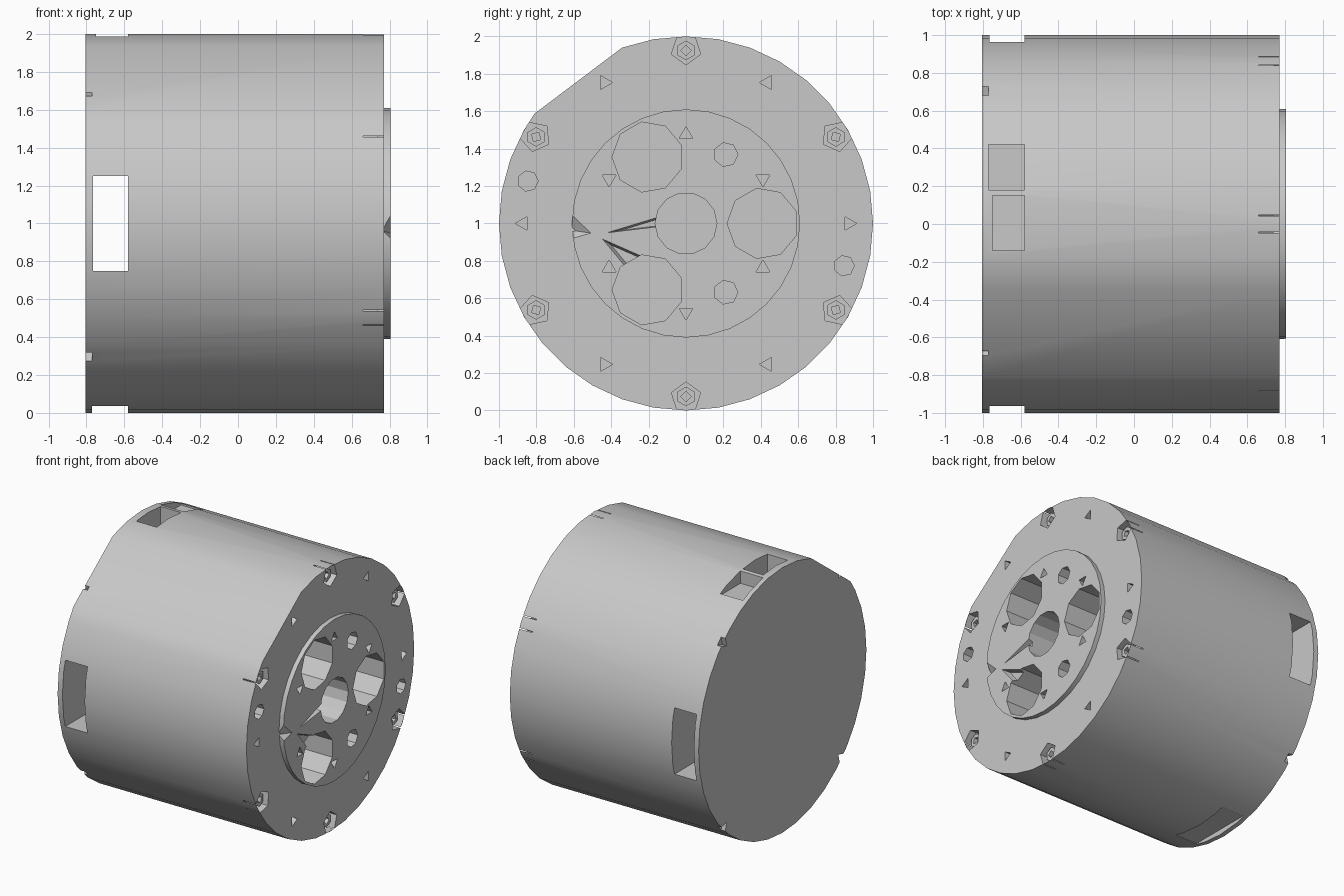
import bpy, bmesh, math
from mathutils import Matrix, Vector

cube = bpy.data.objects.get("Cube")
if cube:
    bpy.data.objects.remove(cube, do_unlink=True)

grey = bpy.data.materials.new("mid grey")
grey.use_nodes = True
grey.diffuse_color = (0.58, 0.58, 0.58, 1)
grey.node_tree.nodes["Principled BSDF"].inputs["Base Color"].default_value = (0.58, 0.58, 0.58, 1)


def prism(bm, points, x0, x1):
    """Extrude a (y, z) outline along x."""
    face = bm.faces.new([bm.verts.new((x0, y, z)) for y, z in points])
    moved = bmesh.ops.extrude_face_region(bm, geom=[face])["geom"]
    bmesh.ops.translate(bm, verts=[v for v in moved if isinstance(v, bmesh.types.BMVert)],
                        vec=(x1 - x0, 0, 0))
    bmesh.ops.recalc_face_normals(bm, faces=bm.faces)


def ring(y, z, r, sides, turn=0):
    return [(y + r * math.cos(math.radians(turn + 360 * i / sides)),
             z + r * math.sin(math.radians(turn + 360 * i / sides))) for i in range(sides)]


def polar(radius, degrees):
    a = math.radians(degrees)
    return radius * math.cos(a), 1 + radius * math.sin(a)


def box(bm, low, high):
    prism(bm, [(low[1], low[2]), (high[1], low[2]), (high[1], high[2]), (low[1], high[2])],
          low[0], high[0])


def make(name, bm):
    mesh = bpy.data.meshes.new(name)
    bm.to_mesh(mesh)
    bm.free()
    mesh.materials.append(grey)
    obj = bpy.data.objects.new(name, mesh)
    bpy.context.collection.objects.link(obj)
    return obj


def carve(obj, bm):
    """Subtract the cutter shapes and bake the result."""
    cutter = make("cutter", bm)
    cutter.hide_render = True
    mod = obj.modifiers.new("carve", "BOOLEAN")
    mod.operation, mod.solver, mod.object = "DIFFERENCE", "EXACT", cutter
    mod.use_self = True
    graph = bpy.context.evaluated_depsgraph_get()
    result = bpy.data.meshes.new_from_object(obj.evaluated_get(graph))
    obj.modifiers.clear()
    obj.data = result
    bpy.data.objects.remove(cutter, do_unlink=True)


# drum with one long flat on its upper front side
bm = bmesh.new()
angles = [a for a in range(0, 360, 10) if a not in (120, 130, 140)] + [144]
prism(bm, [polar(1, a) for a in sorted(angles)], -0.805, 0.77)
drum = make("drum", bm)

# raised hub plate
bm = bmesh.new()
prism(bm, ring(0, 1, 0.61, 32), 0.72, 0.805)
hub = make("hub_plate", bm)

# holes shared by the drum and the hub plate
def hub_cutters():
    bm = bmesh.new()
    for a in (0, 120, 240):
        prism(bm, ring(*polar(0.41, a), 0.19, 9, a + 20), 0.1, 0.9)
    prism(bm, ring(0, 1, 0.165, 14), 0.1, 0.9)
    for a in (60, 300):
        prism(bm, ring(*polar(0.425, a), 0.065, 7), 0.5, 0.9)
    for a in range(30, 390, 60):
        prism(bm, ring(*polar(0.475, a), 0.042, 3, a), 0.66, 0.9)
    return bm


# sloped grooves and chipped edge on the hub plate
def wedge(bm, top, bottom):
    verts = [bm.verts.new((0.83, y, z)) for y, z in top] + [bm.verts.new(bottom)]
    bmesh.ops.convex_hull(bm, input=verts)


bm = hub_cutters()
wedge(bm, [(-0.48, 0.94), (-0.15, 1.04), (-0.15, 0.98)], (0.68, -0.14, 1.0))
wedge(bm, [(-0.48, 0.94), (-0.23, 0.83), (-0.33, 0.76)], (0.68, -0.28, 0.8))
wedge(bm, [(-0.66, 1.14), (-0.45, 0.94), (-0.66, 0.88)], (0.74, -0.66, 0.97))
carve(hub, bm)

# drum cutters: hub holes, face holes, rim pockets, slots
bm = hub_cutters()
for a in (0, 60, 120, 180, 240, 300):
    prism(bm, ring(*polar(0.87, a), 0.042, 3, a), 0.68, 0.9)
for a in (165, 345):
    prism(bm, ring(*polar(0.875, a), 0.055, 7), 0.55, 0.9)
for a in range(30, 390, 60):
    y, z = polar(0.93, a)
    prism(bm, ring(y, z, 0.082, 5, a + 36), 0.66, 0.9)
for a in range(45, 405, 90):
    prism(bm, ring(*polar(0.99, a), 0.05, 3, a + 60), -0.9, -0.77)
box(bm, (-0.765, -1.1, 0.75), (-0.58, 1.1, 1.25))
box(bm, (-0.75, -0.14, 1.1), (-0.58, 0.15, 2.1))
box(bm, (-0.77, 0.18, 1.89), (-0.58, 0.42, 2.1))
box(bm, (-0.77, -0.25, -0.1), (-0.58, 0.25, 0.04))
carve(drum, bm)

# socket screws inside the rim pockets
for a in range(30, 390, 60):
    y, z = polar(0.925, a)
    bm = bmesh.new()
    prism(bm, ring(y, z, 0.052, 6, a), 0.65, 0.74)
    screw = make("rim_screw", bm)
    bm = bmesh.new()
    prism(bm, ring(y, z, 0.028, 4, a), 0.69, 0.8)
    carve(screw, bm)

# smooth the round wall of the drum, keep machined edges sharp
for obj, angle in ((drum, 25), (hub, 20)):
    bpy.ops.object.select_all(action="DESELECT")
    obj.select_set(True)
    bpy.context.view_layer.objects.active = obj
    bpy.ops.object.shade_smooth_by_angle(angle=math.radians(angle))
